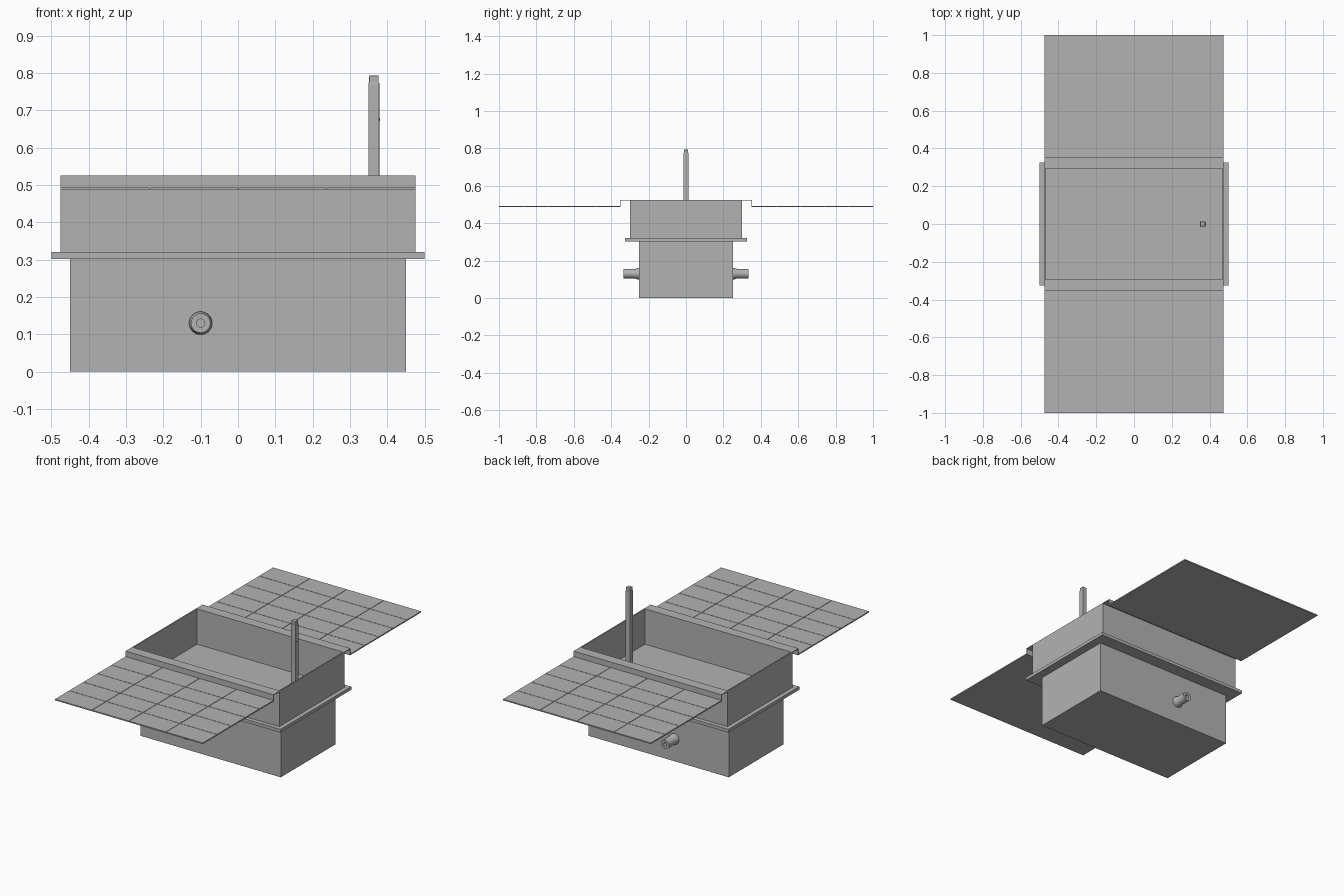
import bpy, bmesh, math
from mathutils import Matrix, Vector

cube = bpy.data.objects.get("Cube")
if cube:
    bpy.data.objects.remove(cube, do_unlink=True)

GREY = (0.45, 0.45, 0.45, 1)
grey = bpy.data.materials.new("plain grey")
grey.use_nodes = True
grey.diffuse_color = GREY
grey.node_tree.nodes["Principled BSDF"].inputs["Base Color"].default_value = GREY


def finish(name, bm):
    bmesh.ops.recalc_face_normals(bm, faces=bm.faces)
    mesh = bpy.data.meshes.new(name)
    bm.to_mesh(mesh)
    bm.free()
    mesh.materials.append(grey)
    obj = bpy.data.objects.new(name, mesh)
    bpy.context.collection.objects.link(obj)
    return obj


def add_box(bm, x, y, z):
    size = Vector((x[1] - x[0], y[1] - y[0], z[1] - z[0]))
    mid = Vector((sum(x) / 2, sum(y) / 2, sum(z) / 2))
    bmesh.ops.create_cube(bm, size=1, matrix=Matrix.Translation(mid) @ Matrix.Diagonal(size.to_4d()))


def box(name, x, y, z, bevel=0):
    bm = bmesh.new()
    add_box(bm, x, y, z)
    obj = finish(name, bm)
    if bevel:
        mod = obj.modifiers.new("edge_rounding", "BEVEL")
        mod.width = bevel
        mod.segments = 2
    return obj


def prism(name, profile, half_width):
    """Extrude a (y, z) outline along x."""
    bm = bmesh.new()
    face = bm.faces.new([bm.verts.new((-half_width, y, z)) for y, z in profile])
    out = bmesh.ops.extrude_face_region(bm, geom=[face])
    moved = [v for v in out["geom"] if isinstance(v, bmesh.types.BMVert)]
    bmesh.ops.translate(bm, verts=moved, vec=(2 * half_width, 0, 0))
    return finish(name, bm)


def pipe(name, side):
    """Lathe a (radius, y) outline about the pipe axis."""
    outline = [(0, 0.25), (0.031, 0.25), (0.031, 0.258), (0.026, 0.27),
               (0.026, 0.335), (0.011, 0.335), (0.011, 0.27), (0, 0.27)]
    bm = bmesh.new()
    verts = [bm.verts.new((r, side * y, 0)) for r, y in outline]
    edges = [bm.edges.new(pair) for pair in zip(verts, verts[1:])]
    bmesh.ops.spin(bm, geom=verts + edges, cent=(0, 0, 0), axis=(0, 1, 0),
                   angle=math.tau, steps=32)
    bmesh.ops.remove_doubles(bm, verts=bm.verts, dist=0.0001)
    bmesh.ops.translate(bm, verts=bm.verts, vec=(PIPE_X, 0, PIPE_Z))
    obj = finish(name, bm)
    bpy.ops.object.select_all(action="DESELECT")
    obj.select_set(True)
    bpy.context.view_layer.objects.active = obj
    bpy.ops.object.shade_smooth_by_angle(angle=math.radians(30))


PIPE_X, PIPE_Z = -0.10, 0.13
W, D, TOP, WALL = 0.475, 0.30, 0.525, 0.007

# Lower tank and the flange it hangs from
box("lower_tank", (-0.45, 0.45), (-0.25, 0.25), (0, 0.302))
box("flange", (-0.5, 0.5), (-0.325, 0.325), (0.302, 0.32))

# Open upper frame
for name, s in (("left", 1), ("right", -1)):
    box(name + "_frame_wall", sorted((s * W, s * (W - WALL))), (-D, D), (0.32, TOP))
for name, s in (("back", 1), ("front", -1)):
    box(name + "_frame_wall", (WALL - W, W - WALL), sorted((s * D, s * (D - WALL))), (0.32, TOP))

# Folded side panels with tiled tops, and the pipe stubs
COLS, ROWS, GAP = 4, 5, 0.0025
LIP, END, T = 0.353, 1.0, 0.004
for name, s in (("back", 1), ("front", -1)):
    fold = [(D, TOP), (LIP, TOP), (LIP, 0.49), (END, 0.49), (END, 0.486),
            (LIP - T, 0.486), (LIP - T, TOP - T), (D, TOP - T)]
    prism(name + "_folded_panel", [(s * y, z) for y, z in fold], W)
    bm = bmesh.new()
    dx, dy = 2 * W / COLS, (END - LIP) / ROWS
    for i in range(COLS):
        for j in range(ROWS):
            x0, y0 = -W + i * dx, LIP + j * dy
            left = x0 + (GAP / 2 if i else 0)
            right = x0 + dx - (GAP / 2 if i < COLS - 1 else 0)
            near = y0 + (GAP / 2 if j else 0)
            far = y0 + dy - (GAP / 2 if j < ROWS - 1 else 0)
            add_box(bm, (left, right), sorted((s * near, s * far)), (0.489, 0.493))
    finish(name + "_panel_tiles", bm)
    pipe(name + "_pipe", s)

# Upright post with a narrower cap and a small side button
box("post", (0.349, 0.379), (-0.014, 0.014), (0.32, 0.775), 0.003)
box("post_cap", (0.351, 0.377), (-0.012, 0.012), (0.77, 0.793), 0.002)
bm = bmesh.new()
bmesh.ops.create_cone(bm, cap_ends=True, segments=12, radius1=0.004, radius2=0.004, depth=0.002,
                      matrix=Matrix.Translation((0.3795, 0, 0.675)) @ Matrix.Rotation(math.pi / 2, 4, "Y"))
finish("post_button", bm)
